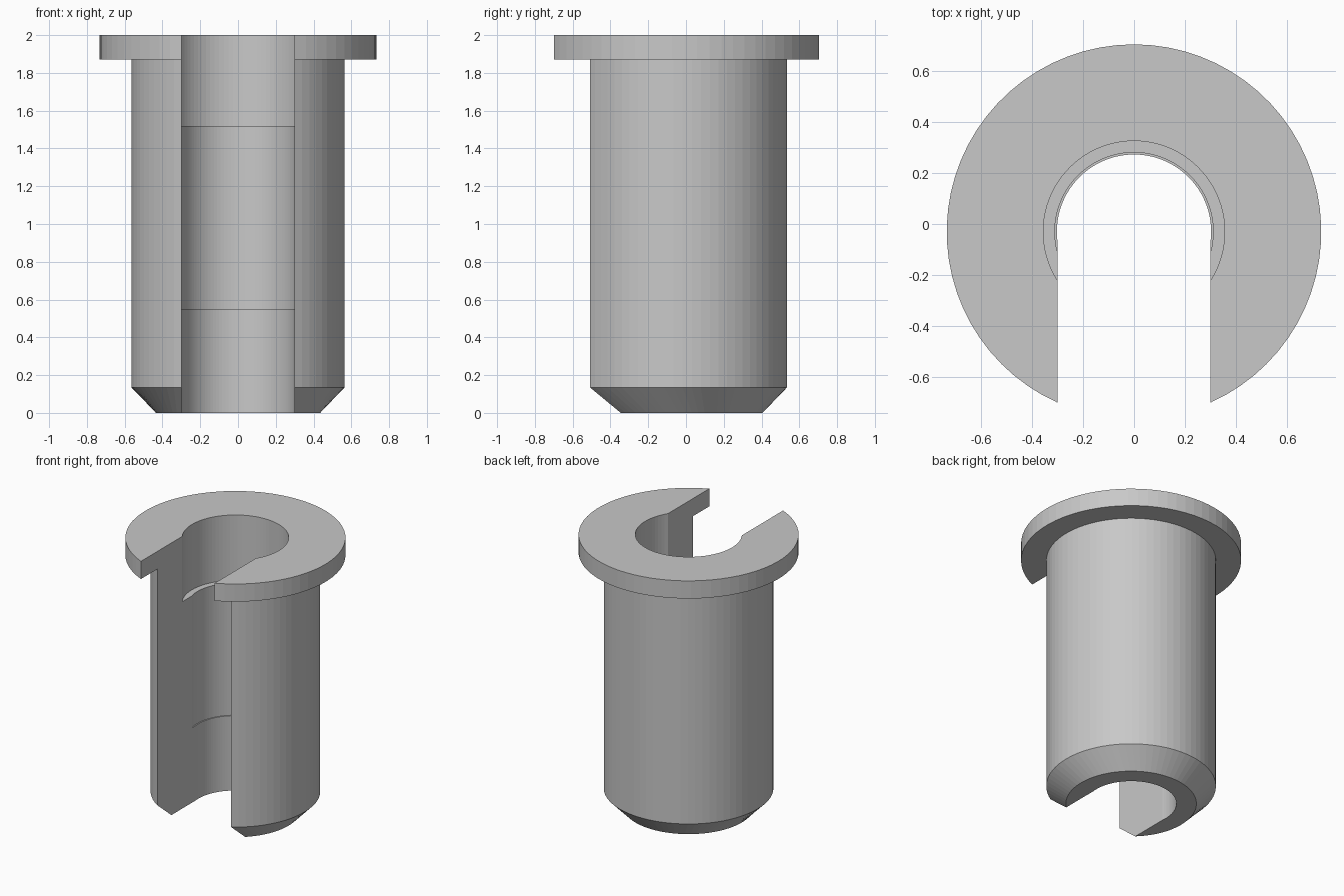
import bpy
import bmesh
from math import asin, sin, cos, pi

cube = bpy.data.objects.get("Cube")
if cube:
    bpy.data.objects.remove(cube, do_unlink=True)

SLOT = 0.30      # half width of the front slot
CENTRE_Y = -0.03  # bushing axis
SEGMENTS = 60

# Radius and height around the wall: chamfer, body, flange, stepped bore
PROFILE = [
    (0.435, 0.0), (0.565, 0.135), (0.565, 1.87), (0.733, 1.87), (0.733, 2.0),
    (0.355, 2.0), (0.355, 1.52), (0.31, 1.52), (0.31, 0.55),
    (0.302, 0.55), (0.302, 0.0),
]


def arc(bm, radius, z):
    """Open ring whose two ends lie on the slot walls."""
    start = asin(SLOT / radius)
    verts = []
    for i in range(SEGMENTS + 1):
        a = start + (2 * pi - 2 * start) * i / SEGMENTS
        verts.append(bm.verts.new((radius * sin(a), CENTRE_Y - radius * cos(a), z)))
    return verts


steel = bpy.data.materials.new("plain_grey")
steel.use_nodes = True
grey = (0.58, 0.58, 0.58, 1.0)
steel.diffuse_color = grey
steel.node_tree.nodes["Principled BSDF"].inputs["Base Color"].default_value = grey

# Slotted flanged bushing
bm = bmesh.new()
rings = [arc(bm, r, z) for r, z in PROFILE]
for k, ring in enumerate(rings):
    following = rings[(k + 1) % len(rings)]
    for i in range(SEGMENTS):
        bm.faces.new((ring[i], ring[i + 1], following[i + 1], following[i]))

# Flat slot walls
for end in (0, -1):
    bm.faces.new([ring[end] for ring in rings])

bmesh.ops.recalc_face_normals(bm, faces=bm.faces)
mesh = bpy.data.meshes.new("slotted_bushing")
bm.to_mesh(mesh)
bm.free()
mesh.materials.append(steel)
bushing = bpy.data.objects.new("slotted_bushing", mesh)
bpy.context.collection.objects.link(bushing)
